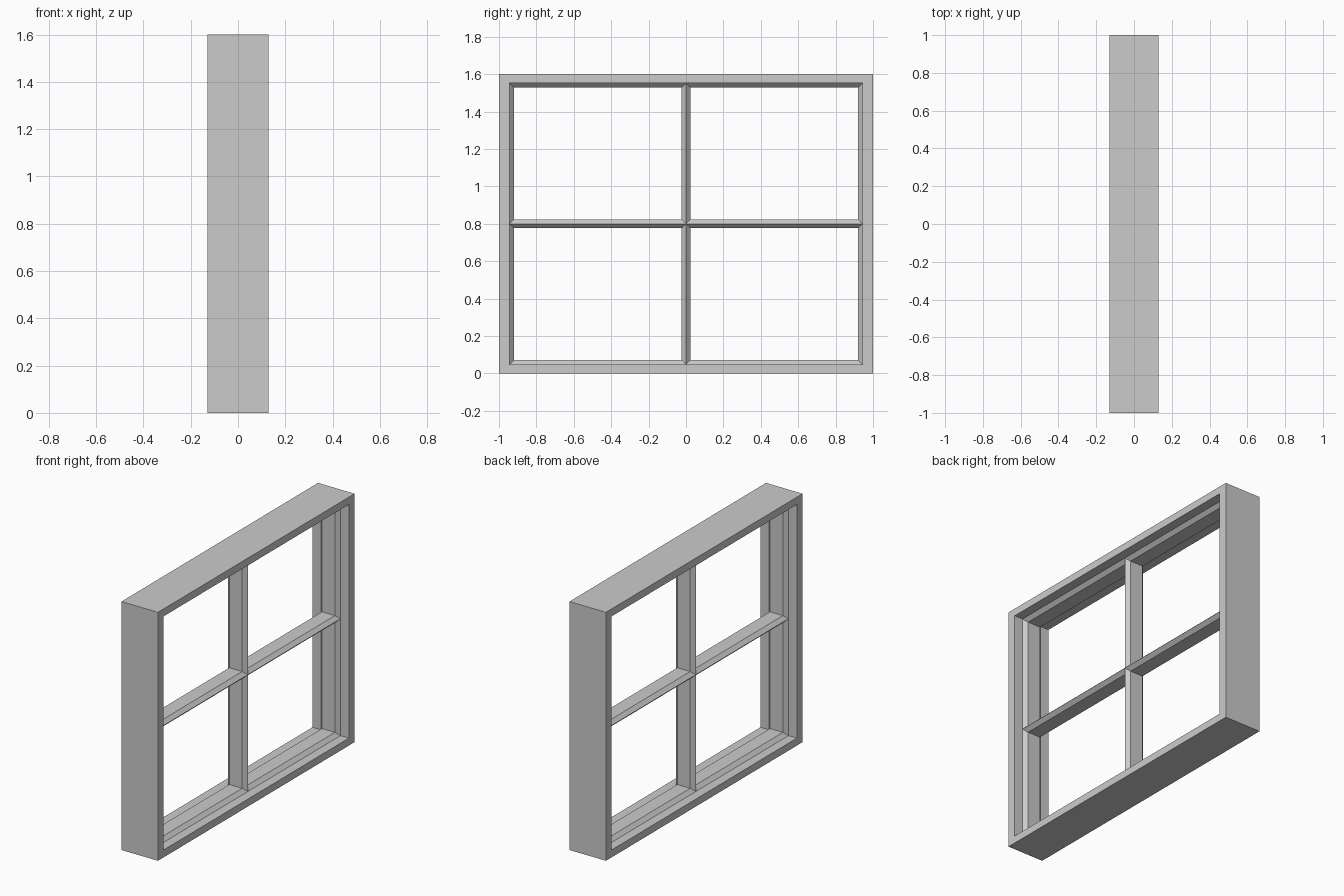
import bpy, bmesh

if "Cube" in bpy.data.objects:
    bpy.data.objects.remove(bpy.data.objects["Cube"])

D, W, H = 0.13, 1.0, 1.6          # half depth, half width, height
TY, TZ = 0.057, 0.048             # frame thickness at sides / top and bottom
B, R, F = 0.023, 0.07, 0.046      # bar half width, ridge depth, flat depth


def make_object(name, rings, closed):
    """Skin a list of point rings into a solid."""
    bm = bmesh.new()
    vs = [[bm.verts.new(p) for p in ring] for ring in rings]
    n, m = len(vs), len(vs[0])
    for i in range(n if closed else n - 1):
        a, b = vs[i], vs[(i + 1) % n]
        for j in range(m):
            k = (j + 1) % m
            bm.faces.new((a[j], a[k], b[k], b[j]))
    if not closed:
        bm.faces.new(vs[0])
        bm.faces.new(vs[-1])
    bmesh.ops.recalc_face_normals(bm, faces=bm.faces)
    me = bpy.data.meshes.new(name)
    bm.to_mesh(me)
    bm.free()
    bpy.context.collection.objects.link(bpy.data.objects.new(name, me))


# Outer frame: profile (depth, is past the lip, extra inset), mitred at four corners
profile = [(D, 0, 0), (D, 1, 0), (R, 1, 0), (F, 1, B),
           (-F, 1, B), (-R, 1, 0), (-D, 1, 0), (-D, 0, 0)]
rings = []
for sy, sz in ((-1, -1), (1, -1), (1, 1), (-1, 1)):
    rings.append([(x, sy * (W - lip * TY - e), H / 2 + sz * (H / 2 - lip * TZ - e))
                  for x, lip, e in profile])
make_object("window_frame", rings, True)

# Glazing bars: six-sided section with a ridge front and back
section = [(R, 0), (F, B), (-F, B), (-R, 0), (-F, -B), (F, -B)]
make_object("vertical_bar",
            [[(x, s, z) for x, s in section] for z in (TZ, H - TZ)], False)
make_object("horizontal_bar",
            [[(x, y, H / 2 + s) for x, s in section] for y in (TY - W, W - TY)], False)
